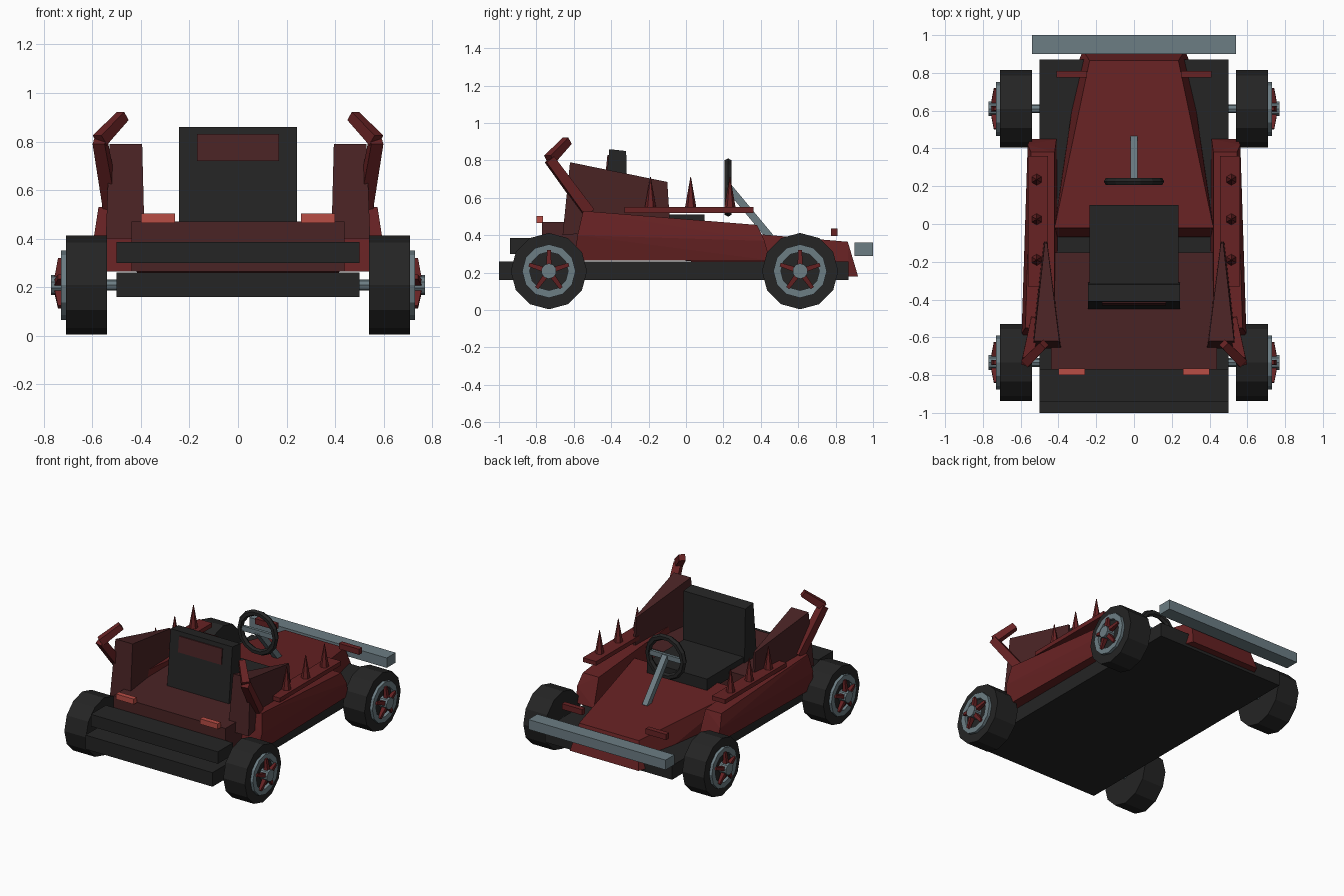
import bpy, bmesh, math
from mathutils import Vector, Matrix

if "Cube" in bpy.data.objects:
    bpy.data.objects.remove(bpy.data.objects["Cube"])


def material(name, rgb):
    m = bpy.data.materials.new(name)
    m.diffuse_color = (*rgb, 1)
    m.use_nodes = True
    m.node_tree.nodes["Principled BSDF"].inputs["Base Color"].default_value = m.diffuse_color
    return m


BLACK = material("charcoal", (0.018, 0.018, 0.018))
RED = material("deep red", (0.135, 0.016, 0.017))
MAROON = material("dark maroon", (0.068, 0.017, 0.018))
STEEL = material("blue grey steel", (0.15, 0.205, 0.23))
LAMP = material("lamp red", (0.48, 0.075, 0.06))


def finish(name, bm, mat):
    bmesh.ops.recalc_face_normals(bm, faces=bm.faces)
    me = bpy.data.meshes.new(name)
    bm.to_mesh(me)
    bm.free()
    me.materials.append(mat)
    ob = bpy.data.objects.new(name, me)
    bpy.context.collection.objects.link(ob)
    return ob


def hull(name, pts, mat):
    """Convex solid around a few corner points."""
    bm = bmesh.new()
    for p in pts:
        bm.verts.new(p)
    bmesh.ops.convex_hull(bm, input=bm.verts)
    bmesh.ops.dissolve_limit(bm, angle_limit=0.02, verts=bm.verts, edges=bm.edges)
    return finish(name, bm, mat)


def box(name, x, y, z, mat):
    return hull(name, [(a, b, c) for a in x for b in y for c in z], mat)


def rod(name, a, b, r1, r2, sides, mat, turn=0.0):
    """Cylinder, cone or bar running from a to b."""
    a, b = Vector(a), Vector(b)
    bm = bmesh.new()
    bmesh.ops.create_cone(bm, cap_ends=True, segments=sides, radius1=r1,
                          radius2=r2, depth=(b - a).length)
    rot = (b - a).to_track_quat('Z', 'Y').to_matrix().to_4x4()
    bm.transform(Matrix.Translation((a + b) / 2) @ rot @ Matrix.Rotation(turn, 4, 'Z'))
    return finish(name, bm, mat)


def ring(name, centre, x0, x1, r_in, r_out, sides, mat):
    """Flat-sided ring with its axis along x."""
    bm = bmesh.new()
    loops = []
    for i in range(sides):
        t = 2 * math.pi * i / sides
        loops.append([bm.verts.new((x, centre[0] + r * math.cos(t), centre[1] + r * math.sin(t)))
                      for x, r in ((x0, r_in), (x0, r_out), (x1, r_out), (x1, r_in))])
    for i in range(sides):
        a, b = loops[i], loops[(i + 1) % sides]
        for k in range(4):
            bm.faces.new((a[k], a[(k + 1) % 4], b[(k + 1) % 4], b[k]))
    return finish(name, bm, mat)


# chassis and bumpers
box("chassis", (-0.5, 0.5), (-1.0, 0.87), (0.16, 0.26), BLACK)
box("rear_bumper", (-0.5, 0.5), (-0.94, -0.77), (0.30, 0.385), BLACK)
box("front_bumper", (-0.54, 0.54), (0.90, 1.0), (0.29, 0.36), STEEL)

# rear body
box("rear_body", (-0.44, 0.44), (-0.77, -0.15), (0.265, 0.47), MAROON)

# nose: sloping wedge, wider at the bottom
hull("nose", [(s * x, y, z) for s in (-1, 1) for x, y, z in (
    (0.42, -0.02, 0.44), (0.43, -0.07, 0.27), (0.235, 0.865, 0.365),
    (0.27, 0.92, 0.18), (0.29, 0.87, 0.18))], RED)

# seat
box("seat_cushion", (-0.235, 0.235), (-0.36, 0.10), (0.42, 0.51), BLACK)
hull("seat_back", [(s * 0.243, y, z) for s in (-1, 1) for y, z in (
    (-0.41, 0.86), (-0.32, 0.85), (-0.31, 0.46), (-0.45, 0.46))], BLACK)
hull("seat_back_panel", [(s * 0.17, y, z) for s in (-1, 1) for y, z in (
    (-0.420, 0.83), (-0.41, 0.83), (-0.431, 0.72), (-0.42, 0.72))], MAROON)

# steering
bpy.ops.mesh.primitive_torus_add(major_segments=14, minor_segments=6, major_radius=0.138,
                                 minor_radius=0.022, location=(0, 0.225, 0.655),
                                 rotation=(math.pi / 2, 0, 0))
bpy.context.object.name = "steering_wheel"
bpy.context.object.data.materials.append(BLACK)
box("steering_spoke", (-0.13, 0.13), (0.215, 0.235), (0.64, 0.675), STEEL)
rod("steering_column", (0, 0.225, 0.66), (0, 0.45, 0.39), 0.028, 0.028, 4, STEEL, math.pi / 4)

for s, side in ((-1, "left"), (1, "right")):
    # side pod with a chamfered outer face
    hull(side + "_side_pod", [(s * x, y, z) for x, y, z in (
        (0.42, -0.55, 0.53), (0.575, -0.55, 0.53), (0.595, -0.58, 0.40),
        (0.57, -0.60, 0.265), (0.40, -0.60, 0.265),
        (0.42, 0.38, 0.455), (0.545, 0.38, 0.455), (0.563, 0.42, 0.37),
        (0.55, 0.45, 0.265), (0.41, 0.45, 0.265))], RED)

    # spiked rail
    box(side + "_spike_rail", (s * 0.455, s * 0.56), (-0.33, 0.36), (0.52, 0.55), RED)
    for i, y in enumerate((-0.19, 0.025, 0.235)):
        rod(f"{side}_spike_{i}", (s * 0.515, y, 0.55), (s * 0.515, y, 0.71),
            0.03, 0.002, 6, RED)

    # rear fin, wide at the back
    hull(side + "_fin", [(s * x, y, z) for x, y, z in (
        (0.385, -0.66, 0.40), (0.545, -0.66, 0.40), (0.395, -0.62, 0.79),
        (0.53, -0.62, 0.79), (0.46, -0.10, 0.685), (0.472, -0.10, 0.685),
        (0.46, -0.085, 0.45), (0.48, -0.085, 0.45))], MAROON)

    # hooked horn
    elbow = (s * 0.57, -0.73, 0.805)
    rod(side + "_horn_base", (s * 0.52, -0.52, 0.52), elbow, 0.042, 0.036, 4, RED, math.pi / 4)
    rod(side + "_horn_tip", elbow, (s * 0.475, -0.635, 0.905), 0.036, 0.03, 4, RED, math.pi / 4)

    # lamps
    box(side + "_tail_lamp", (s * 0.26, s * 0.40), (-0.80, -0.765), (0.465, 0.503), LAMP)
    box(side + "_nose_marker", (s * 0.25, s * 0.41), (0.775, 0.81), (0.395, 0.435), RED)

    # wheels
    for end, y in (("front", 0.61), ("rear", -0.733)):
        n = f"{side}_{end}_"
        c, z = y, 0.208
        rod(n + "axle", (s * 0.48, y, z), (s * 0.72, y, z), 0.023, 0.023, 8, STEEL)
        rod(n + "tyre", (s * 0.54, y, z), (s * 0.71, y, z), 0.204, 0.204, 12, BLACK)
        ring(n + "rim", (y, z), s * 0.70, s * 0.73, 0.103, 0.143, 12, STEEL)
        rod(n + "hub", (s * 0.70, y, z), (s * 0.77, y, z), 0.041, 0.041, 10, STEEL)
        for k in range(5):
            t = math.pi / 2 + 2 * math.pi * k / 5
            d = Vector((0, math.cos(t), math.sin(t)))
            w = Vector((0, -d.z, d.y))
            o = Vector((0, y, z))
            hull(f"{n}spoke_{k}", [o + d * r + w * h * e + Vector((s * x, 0, 0))
                                   for r, h, x1 in ((0.03, 0.014, 0.757), (0.112, 0.010, 0.742))
                                   for e in (-1, 1) for x in (0.725, x1)], RED)
